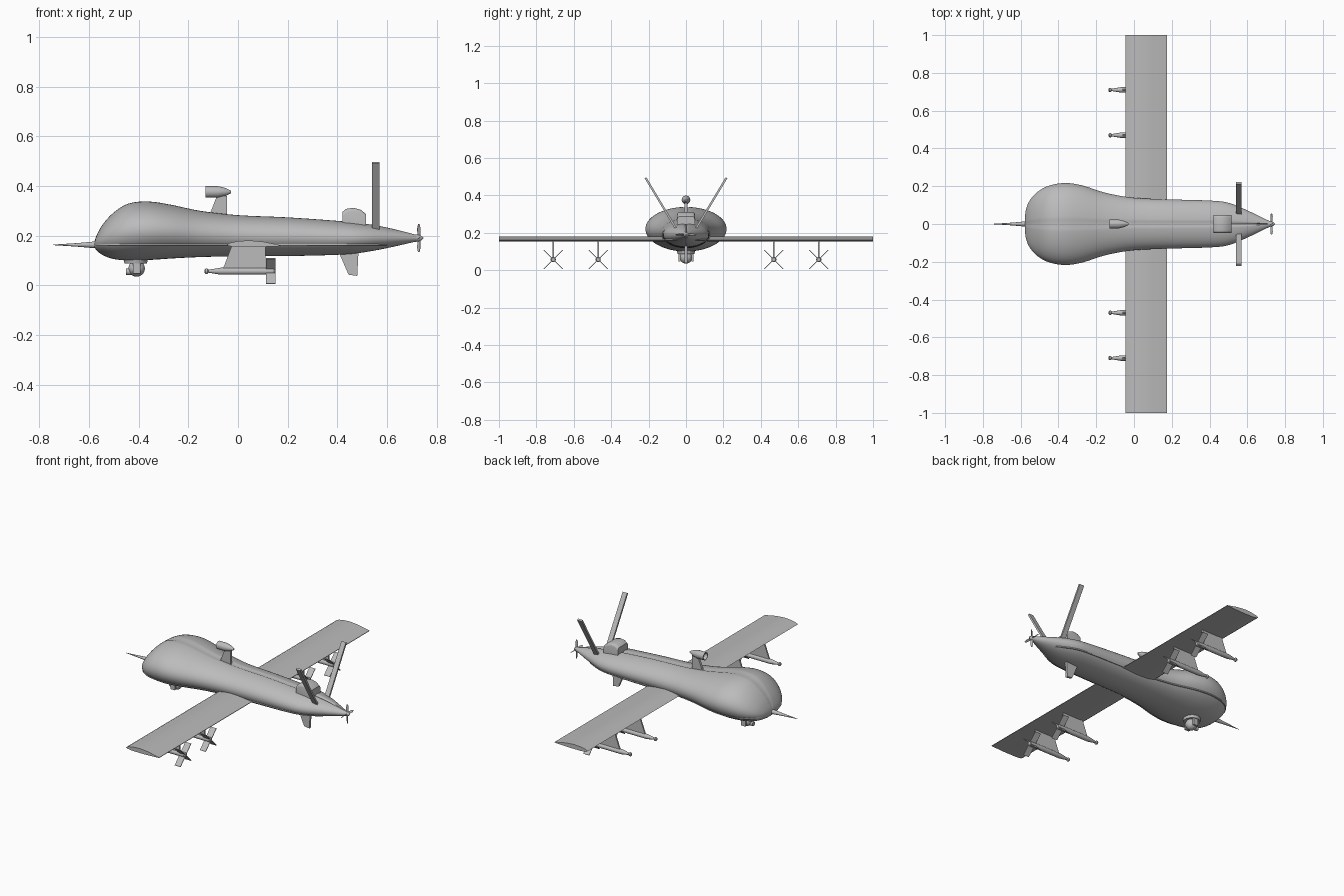
import bpy, bmesh, math
from mathutils import Matrix, Vector

old = bpy.data.objects.get("Cube")
if old:
    bpy.data.objects.remove(old, do_unlink=True)

grey = bpy.data.materials.new("airframe grey")
grey.use_nodes = True
grey.diffuse_color = (0.5, 0.5, 0.5, 1)
grey.node_tree.nodes["Principled BSDF"].inputs["Base Color"].default_value = (0.5, 0.5, 0.5, 1)


def finish(name, bm, angle=35):
    bmesh.ops.recalc_face_normals(bm, faces=bm.faces)
    mesh = bpy.data.meshes.new(name)
    bm.to_mesh(mesh)
    bm.free()
    mesh.materials.append(grey)
    ob = bpy.data.objects.new(name, mesh)
    bpy.context.collection.objects.link(ob)
    bpy.ops.object.select_all(action='DESELECT')
    ob.select_set(True)
    bpy.context.view_layer.objects.active = ob
    bpy.ops.object.shade_smooth_by_angle(angle=math.radians(angle))
    return ob


def loft(bm, rings):
    loops = [[bm.verts.new(p) for p in ring] for ring in rings]
    n = len(loops[0])
    for a, b in zip(loops, loops[1:]):
        for i in range(n):
            j = (i + 1) % n
            bm.faces.new((a[i], a[j], b[j], b[i]))
    bm.faces.new(loops[0])
    bm.faces.new(loops[-1][::-1])


def turned(bm, profile, y, z, sides=16):
    """Round body along x from (x, radius) pairs."""
    angles = [math.tau * i / sides for i in range(sides)]
    loft(bm, [[(x, y + r * math.cos(a), z + r * math.sin(a)) for a in angles]
              for x, r in profile])


def plate(bm, outline, thick, matrix=Matrix()):
    """Flat (x, z) outline given a thickness along y."""
    loft(bm, [[matrix @ Vector((x, s * thick / 2, z)) for x, z in outline] for s in (-1, 1)])


def smooth_path(points, steps):
    """Catmull-Rom samples through the points."""
    pts = [Vector(p) for p in points]
    pts = [pts[0]] + pts + [pts[-1]]
    out = []
    for a, b, c, d in zip(pts, pts[1:], pts[2:], pts[3:]):
        for i in range(steps):
            t = i / steps
            out.append(b + (c - a) * t / 2 + (a * 2 - b * 5 + c * 4 - d) * t * t / 2
                       + (b * 3 - a - c * 3 + d) * t ** 3 / 2)
    return out + [pts[-1]]


# Fuselage: x, top, bottom, half width
stations = [
    (-.578, .175, .155, .03), (-.57, .2, .142, .085), (-.545, .245, .122, .135),
    (-.5, .294, .106, .178), (-.44, .33, .1, .206), (-.36, .338, .102, .217),
    (-.27, .325, .108, .203), (-.15, .3, .114, .165), (0, .283, .117, .139),
    (.2, .274, .118, .13), (.4, .26, .123, .124), (.5, .25, .132, .112),
    (.6, .233, .15, .072), (.72, .203, .177, .014)]
SIDES = 64
bm = bmesh.new()
rings = []
for s in smooth_path(stations, 4):
    x, top, low, w = s[:]
    mid, half = (top + low) / 2, (top - low) / 2
    ring = []
    for i in range(SIDES):
        a = math.tau * i / SIDES
        z = mid + half * math.cos(a)
        if i == 0:
            z -= min(.006, half * .2)      # spine seam
        ring.append((x, w * math.sin(a), z))
    rings.append(ring)
loft(bm, rings)
finish("fuselage", bm, 50)

# Chine strip along the hull sides
bm = bmesh.new()
strip = []
for s in smooth_path(stations, 4):
    x, top, low, w = s[:]
    if -.57 < x < .61:
        mid, half = (top + low) / 2, (top - low) / 2
        k = max(-1, min(1, (.163 - mid) / half))
        edge = w * math.sqrt(1 - k * k) + .003
        strip.append([(x, -edge, .16), (x, edge, .16), (x, edge, .166), (x, -edge, .166)])
loft(bm, strip)
finish("hull_chine", bm)

# Nose probe
bm = bmesh.new()
turned(bm, [(-.56, .015), (-.65, .007), (-.745, .001)], 0, .163)
finish("nose_probe", bm)

# Wing with aerofoil section
section = [(-.045, .164), (-.03, .172), (0, .178), (.045, .181), (.1, .176), (.175, .161),
           (.175, .158), (.08, .154), (0, .154), (-.035, .158)]
bm = bmesh.new()
plate(bm, section, 2)
finish("wing", bm, 30)

# Sensor turret under the nose
bm = bmesh.new()
bmesh.ops.create_cone(bm, cap_ends=True, segments=32, radius1=.045, radius2=.052, depth=.03,
                      matrix=Matrix.Translation((-.412, 0, .102)))
finish("turret_mount", bm)
bm = bmesh.new()
bmesh.ops.create_uvsphere(bm, u_segments=24, v_segments=16, radius=.033,
                          matrix=Matrix.Translation((-.408, 0, .068)))
turned(bm, [(-.45, .013), (-.41, .013)], 0, .055)
for side in (-1, 1):
    bmesh.ops.create_cube(bm, size=1, matrix=Matrix.Translation((-.408, side * .035, .072))
                          @ Matrix.Diagonal((.03, .01, .05, 1)))
finish("sensor_turret", bm)

# Dorsal antenna pod on its mast
bm = bmesh.new()
turned(bm, [(-.112, .014), (-.13, .02), (-.13, .023), (-.08, .023), (-.05, .016), (-.028, .005)],
       0, .376, 24)
finish("dorsal_pod", bm)
bm = bmesh.new()
plate(bm, [(-.12, .27), (-.085, .36), (-.045, .36), (-.045, .27)], .014)
finish("dorsal_mast", bm)

# Engine intake hump
bm = bmesh.new()
plate(bm, [(.42, .235), (.42, .295), (.435, .308), (.465, .312), (.495, .304), (.515, .287),
           (.515, .235)], .096)
ends = [e for e in bm.edges if abs(e.verts[0].co.y - e.verts[1].co.y) < .001
        and max(v.co.z for v in e.verts) > .28 and min(v.co.z for v in e.verts) > .24]
bmesh.ops.bevel(bm, geom=ends, offset=.014, segments=3, profile=.5, affect='EDGES')
finish("engine_intake", bm)

# V tail
for side, label in ((1, "right_tail"), (-1, "left_tail")):
    bm = bmesh.new()
    lean = Matrix.Translation((0, side * .055, .225)) @ Matrix.Rotation(-side * .54, 4, 'X')
    plate(bm, [(.54, 0), (.57, 0), (.57, .314), (.54, .314)], .011, lean)
    finish(label, bm)

# Ventral fin
bm = bmesh.new()
plate(bm, [(.405, .135), (.485, .135), (.48, .038), (.445, .043)], .014)
finish("ventral_fin", bm)

# Pusher propeller
bm = bmesh.new()
turned(bm, [(.7, .016), (.725, .014), (.737, .01), (.746, .002)], 0, .19)
for i in range(4):
    spin = (Matrix.Translation((.728, 0, .19)) @ Matrix.Rotation(i * math.pi / 2, 4, 'X')
            @ Matrix.Rotation(.6, 4, 'Z'))
    plate(bm, [(-.006, 0), (.006, 0), (.007, .04), (.003, .056), (-.003, .056), (-.007, .04)],
          .003, spin)
finish("propeller", bm)

# Underwing pylons and missiles
for i, y in enumerate((-.71, -.47, .47, .71)):
    bm = bmesh.new()
    plate(bm, [(-.025, .16), (.11, .16), (.11, .066), (-.062, .066), (-.055, .08)], .009,
          Matrix.Translation((0, y, 0)))
    finish(f"pylon_{i + 1}", bm)
    bm = bmesh.new()
    turned(bm, [(-.135, .006), (-.13, .011), (-.123, .011), (-.118, .006), (-.1, .009),
                (-.07, .014), (.145, .014), (.15, .01)], y, .057)
    for k in range(4):
        turn = (Matrix.Translation((0, y, .057))
                @ Matrix.Rotation(math.pi / 4 + k * math.pi / 2, 4, 'X'))
        plate(bm, [(.112, 0), (.15, 0), (.15, .072), (.112, .072)], .004, turn)
    finish(f"missile_{i + 1}", bm)
